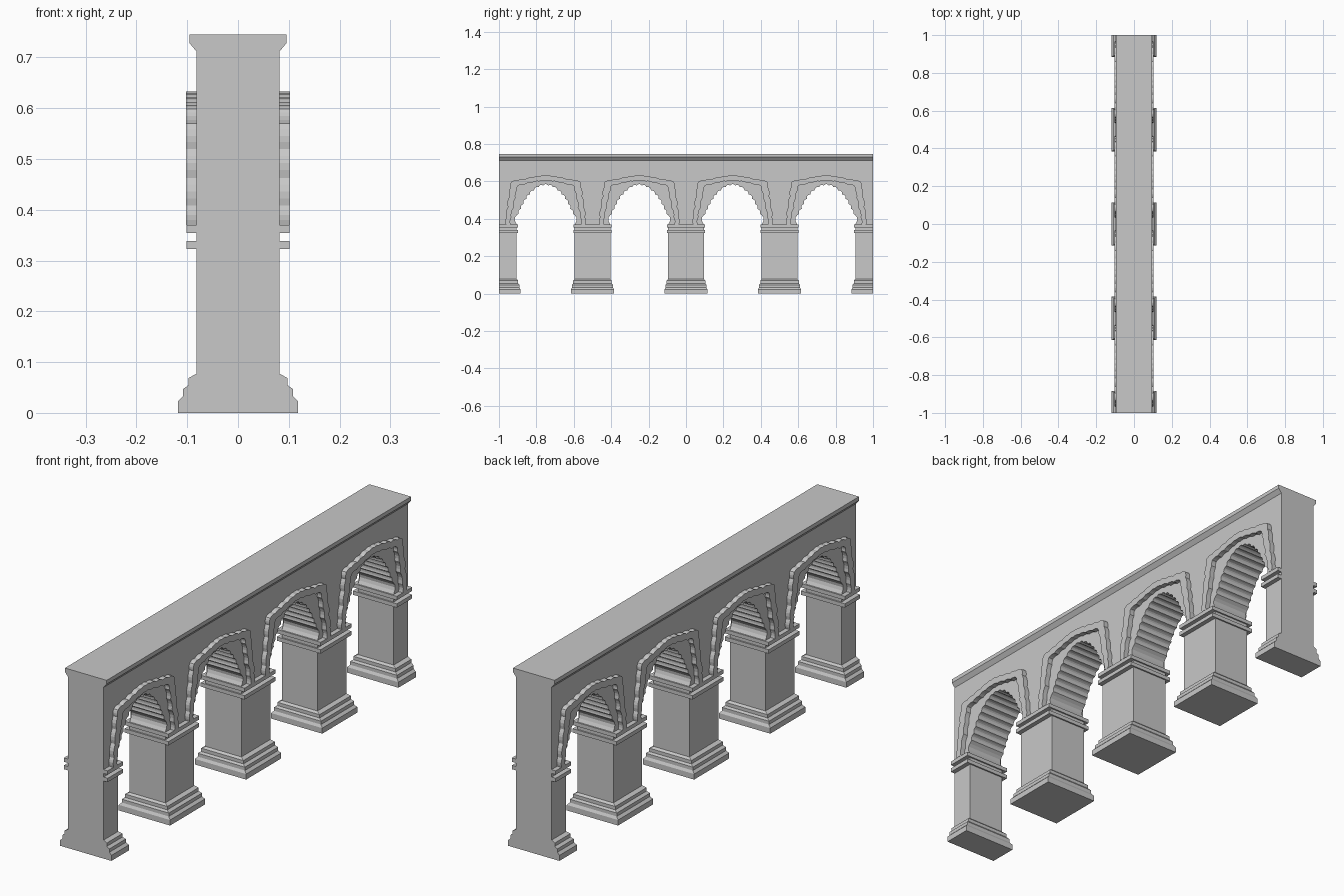
import bpy, bmesh, math
from mathutils import Vector

if "Cube" in bpy.data.objects:
    bpy.data.objects.remove(bpy.data.objects["Cube"])

stone = bpy.data.materials.new("grey stone")
stone.diffuse_color = (0.58, 0.58, 0.58, 1)
stone.use_nodes = True
stone.node_tree.nodes["Principled BSDF"].inputs["Base Color"].default_value = stone.diffuse_color

WALL_X, PIER_Y, SPRING = 0.082, 0.095, 0.37
ARCHES = [-0.75, -0.25, 0.25, 0.75]
PIERS = [-1.0, -0.5, 0.0, 0.5, 1.0]


def finish(bm, name):
    bmesh.ops.recalc_face_normals(bm, faces=bm.faces)
    me = bpy.data.meshes.new(name)
    bm.to_mesh(me)
    bm.free()
    me.materials.append(stone)
    ob = bpy.data.objects.new(name, me)
    bpy.context.collection.objects.link(ob)
    return ob


def loft(name, rings):
    """Join matching rings of points and cap both ends."""
    bm = bmesh.new()
    vs = [[bm.verts.new(p) for p in r] for r in rings]
    n = len(vs[0])
    for a, b in zip(vs, vs[1:]):
        for i in range(n):
            bm.faces.new((a[i], a[(i + 1) % n], b[(i + 1) % n], b[i]))
    caps = [bm.faces.new(vs[0]), bm.faces.new(vs[-1])]
    bm.normal_update()
    bmesh.ops.triangulate(bm, faces=caps, ngon_method='EAR_CLIP')
    return finish(bm, name)


def slab(name, outline, x0, x1):
    """Extrude a (y, z) outline along x."""
    return loft(name, [[(x, y, z) for y, z in outline] for x in (x0, x1)])


def scallop(half, bulge, segs=5):
    """Mirror the right half of an arch (bottom to top), bow each span outward.
    Returns points from right foot over the crown to left foot."""
    pts = half + [(-y, z) for y, z in reversed(half) if y > 1e-6]
    out = [pts[0]]
    for a, b in zip(pts, pts[1:]):
        a, b = Vector(a), Vector(b)
        d = b - a
        normal = Vector((d.y, -d.x))
        for i in range(1, segs + 1):
            t = i / segs
            out.append(tuple(a + d * t + normal * bulge * math.sin(math.pi * t)))
    return out


# Wall with four cusped openings
cusps = [(0.155, SPRING), (0.145, 0.428), (0.131, 0.453), (0.119, 0.479),
         (0.103, 0.506), (0.085, 0.530), (0.063, 0.552), (0.038, 0.569), (0.013, 0.578)]
opening = scallop(cusps, 0.27)
outline = [(-1, 0.712), (-1, 0.07)]
for c in ARCHES:
    outline.append((c - 0.25 + PIER_Y, 0.07))
    outline += [(c + y, z) for y, z in reversed(opening)]
    outline.append((c + 0.25 - PIER_Y, 0.07))
outline += [(1, 0.07), (1, 0.712)]
slab("arcade_wall", outline, -WALL_X, WALL_X)

# Raised wavy frames round each arch, both faces
outer_half = [(0.213, SPRING), (0.210, 0.408), (0.202, 0.463), (0.194, 0.520),
              (0.187, 0.570), (0.184, 0.598), (0.150, 0.605), (0.110, 0.611),
              (0.068, 0.620), (0.030, 0.628), (0, 0.631)]
inner_half = [(0.188, SPRING), (0.184, 0.408), (0.171, 0.460), (0.162, 0.510),
              (0.153, 0.553), (0.149, 0.576), (0.115, 0.582), (0.075, 0.591),
              (0.035, 0.600), (0, 0.604)]
frame = scallop(outer_half, 0.11, 4) + scallop(inner_half, 0.11, 4)[::-1]
for c in ARCHES:
    shifted = [(c + y, z) for y, z in frame]
    for s in (-1, 1):
        slab("arch_frame", shifted, s * WALL_X, s * 0.102)


def ring(c, hx, hy, z):
    """Rectangle round a pier, cut flush at the ends of the wall."""
    y0, y1 = max(c - hy, -1), min(c + hy, 1)
    return [(-hx, y0, z), (hx, y0, z), (hx, y1, z), (-hx, y1, z)]


# Stepped bases and paired capital bands
base = [(0.118, 0.115, 0), (0.118, 0.115, 0.023), (0.108, 0.109, 0.033),
        (0.108, 0.109, 0.047), (0.097, 0.103, 0.055), (0.097, 0.103, 0.069),
        (WALL_X, PIER_Y, 0.077)]
for c in PIERS:
    loft("pier_base", [ring(c, hx, hy, z) for hx, hy, z in base])
    for z0, z1 in ((0.323, 0.339), (0.354, 0.370)):
        loft("capital_band", [ring(c, 0.101, 0.101, z) for z in (z0, z1)])

# Cornice along the top
half = [(WALL_X, 0.712), (0.096, 0.729), (0.096, 0.745)]
profile = half + [(-x, z) for x, z in reversed(half)]
loft("cornice", [[(x, y, z) for x, z in profile] for y in (-1, 1)])
